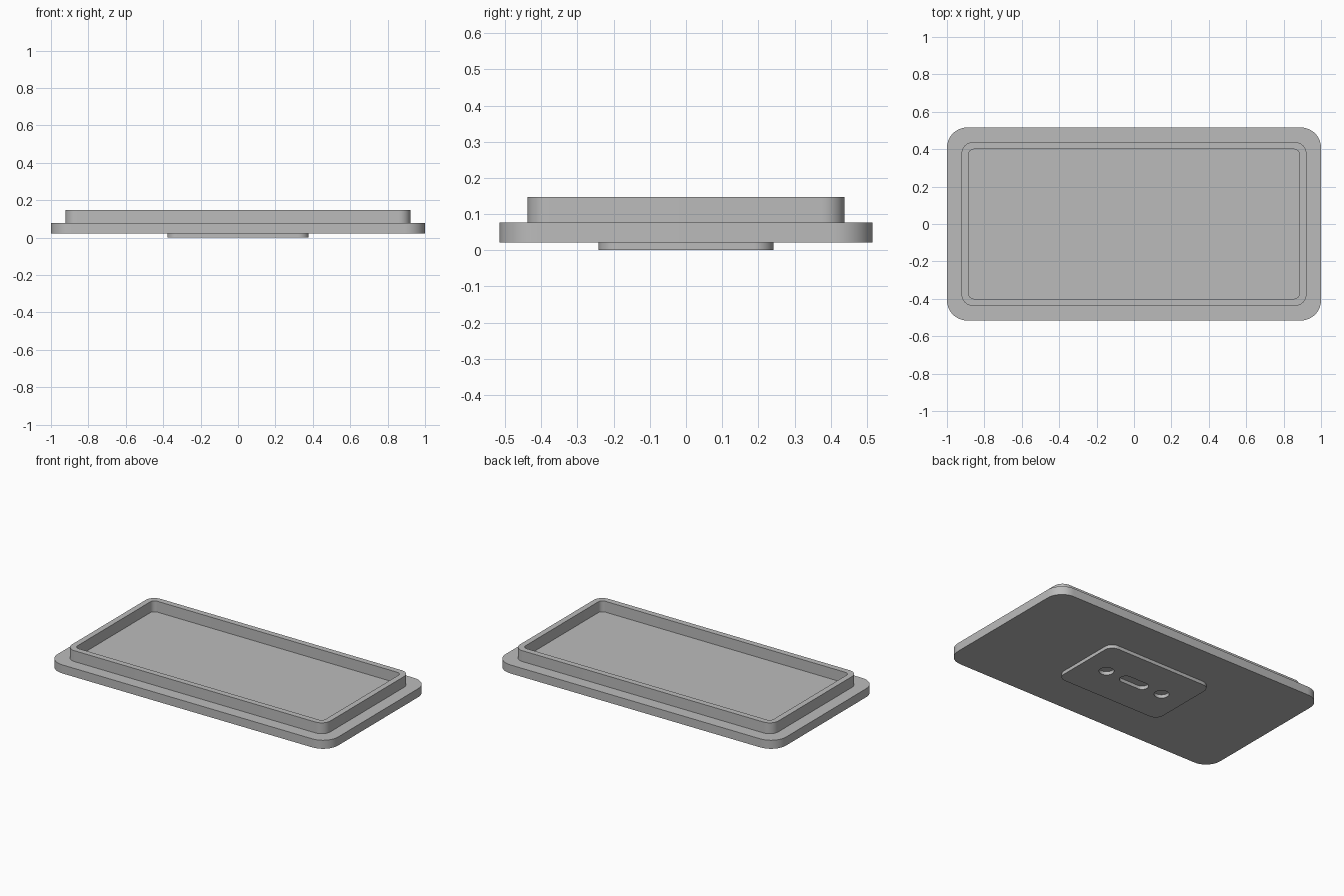
import bpy, bmesh, math

cube = bpy.data.objects.get("Cube")
if cube:
    bpy.data.objects.remove(cube, do_unlink=True)

grey = bpy.data.materials.new("plain grey")
grey.use_nodes = True
colour = (0.5, 0.5, 0.5, 1)
grey.diffuse_color = colour
grey.node_tree.nodes["Principled BSDF"].inputs["Base Color"].default_value = colour

STEPS = 10  # segments per rounded corner


def rounded_loop(bm, hx, hy, r, z, cx=0):
    """Vertices of a rounded rectangle with half sizes hx, hy."""
    verts = []
    for q, (sx, sy) in enumerate([(1, 1), (-1, 1), (-1, -1), (1, -1)]):
        for i in range(STEPS + 1):
            a = (q + i / STEPS) * math.pi / 2
            verts.append(bm.verts.new((cx + sx * (hx - r) + r * math.cos(a),
                                       sy * (hy - r) + r * math.sin(a), z)))
    return verts


def pairs(loop):
    return list(zip(loop, loop[1:] + loop[:1]))


def finish(bm, name):
    bmesh.ops.recalc_face_normals(bm, faces=bm.faces[:])
    mesh = bpy.data.meshes.new(name)
    bm.to_mesh(mesh)
    bm.free()
    mesh.materials.append(grey)
    obj = bpy.data.objects.new(name, mesh)
    bpy.context.collection.objects.link(obj)
    bpy.ops.object.select_all(action='DESELECT')
    obj.select_set(True)
    bpy.context.view_layer.objects.active = obj
    bpy.ops.object.shade_smooth_by_angle(angle=math.radians(30))


PAD_TOP, PLATE_TOP, RIM_TOP = 0.022, 0.077, 0.147

# Tray: flanged plate, raised rim and recessed floor as one stepped shell
plate, rim, inner = (1, 0.516, 0.108), (0.922, 0.438, 0.062), (0.885, 0.4, 0.03)
bm = bmesh.new()
loops = [rounded_loop(bm, *size, z) for size, z in [
    (plate, PAD_TOP), (plate, PLATE_TOP), (rim, PLATE_TOP),
    (rim, RIM_TOP), (inner, RIM_TOP), (inner, PLATE_TOP)]]
for low, high in zip(loops, loops[1:]):
    for (a, b), (c, d) in zip(pairs(low), pairs(high)):
        bm.faces.new((a, b, d, c))
bm.faces.new(loops[0])
bm.faces.new(loops[-1])
finish(bm, "tray")

# Mounting pad underneath, with two round holes and a central slot
bm = bmesh.new()
outlines = [(0.378, 0.242, 0.055, 0, 0), (0.1, 0.038, 0.038, 0, 0)]
outlines += [(0.044, 0.044, 0.044, 0, side * 0.21) for side in (-1, 1)]
for outline in outlines:
    for a, b in pairs(rounded_loop(bm, *outline)):
        bm.edges.new((a, b))
bmesh.ops.remove_doubles(bm, verts=bm.verts[:], dist=0.0001)
bmesh.ops.triangle_fill(bm, edges=bm.edges[:], use_beauty=True, normal=(0, 0, -1))
base = bm.faces[:]
top = bmesh.ops.extrude_face_region(bm, geom=base, use_keep_orig=True)["geom"]
bmesh.ops.translate(bm, vec=(0, 0, PAD_TOP),
                    verts=[v for v in top if isinstance(v, bmesh.types.BMVert)])
finish(bm, "mounting_pad")
